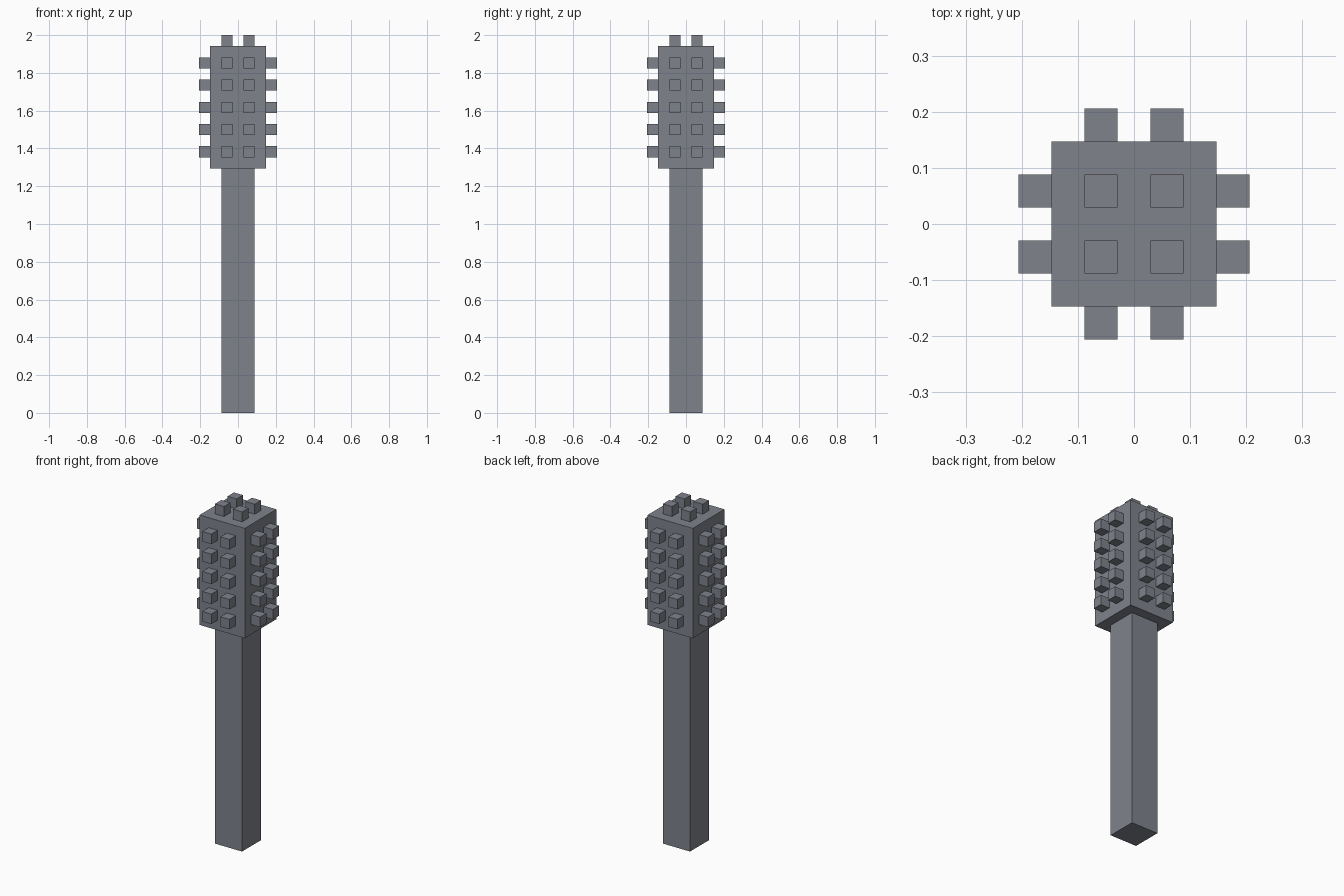
import bpy
import bmesh
from mathutils import Matrix, Vector

cube = bpy.data.objects.get("Cube")
if cube:
    bpy.data.objects.remove(cube, do_unlink=True)

U = 2 / 34  # one block unit

# Material
grey = bpy.data.materials.new("steel_grey")
grey.use_nodes = True
colour = (0.21, 0.225, 0.26, 1)
grey.diffuse_color = colour
grey.node_tree.nodes["Principled BSDF"].inputs["Base Color"].default_value = colour


def blocks(name, centres, size):
    """One object made of equal boxes, measured in block units."""
    bm = bmesh.new()
    for c in centres:
        place = Matrix.Translation(Vector(c) * U) @ Matrix.Diagonal((*(Vector(size) * U), 1))
        bmesh.ops.create_cube(bm, size=1, matrix=place)
    mesh = bpy.data.meshes.new(name)
    bm.to_mesh(mesh)
    bm.free()
    mesh.materials.append(grey)
    obj = bpy.data.objects.new(name, mesh)
    bpy.context.collection.objects.link(obj)
    return obj


# Handle and head
blocks("handle", [(0, 0, 11)], (3, 3, 22))
blocks("head", [(0, 0, 27.5)], (5, 5, 11))

# Studs: two columns of five on each side, four on top
stud = (1, 1, 1)
rows = [23.5 + 2 * i for i in range(5)]
pair = (-1, 1)
blocks("front_studs", [(x, -3, z) for x in pair for z in rows], stud)
blocks("back_studs", [(x, 3, z) for x in pair for z in rows], stud)
blocks("left_studs", [(3, y, z) for y in pair for z in rows], stud)
blocks("right_studs", [(-3, y, z) for y in pair for z in rows], stud)
blocks("top_studs", [(x, y, 33.5) for x in pair for y in pair], stud)
